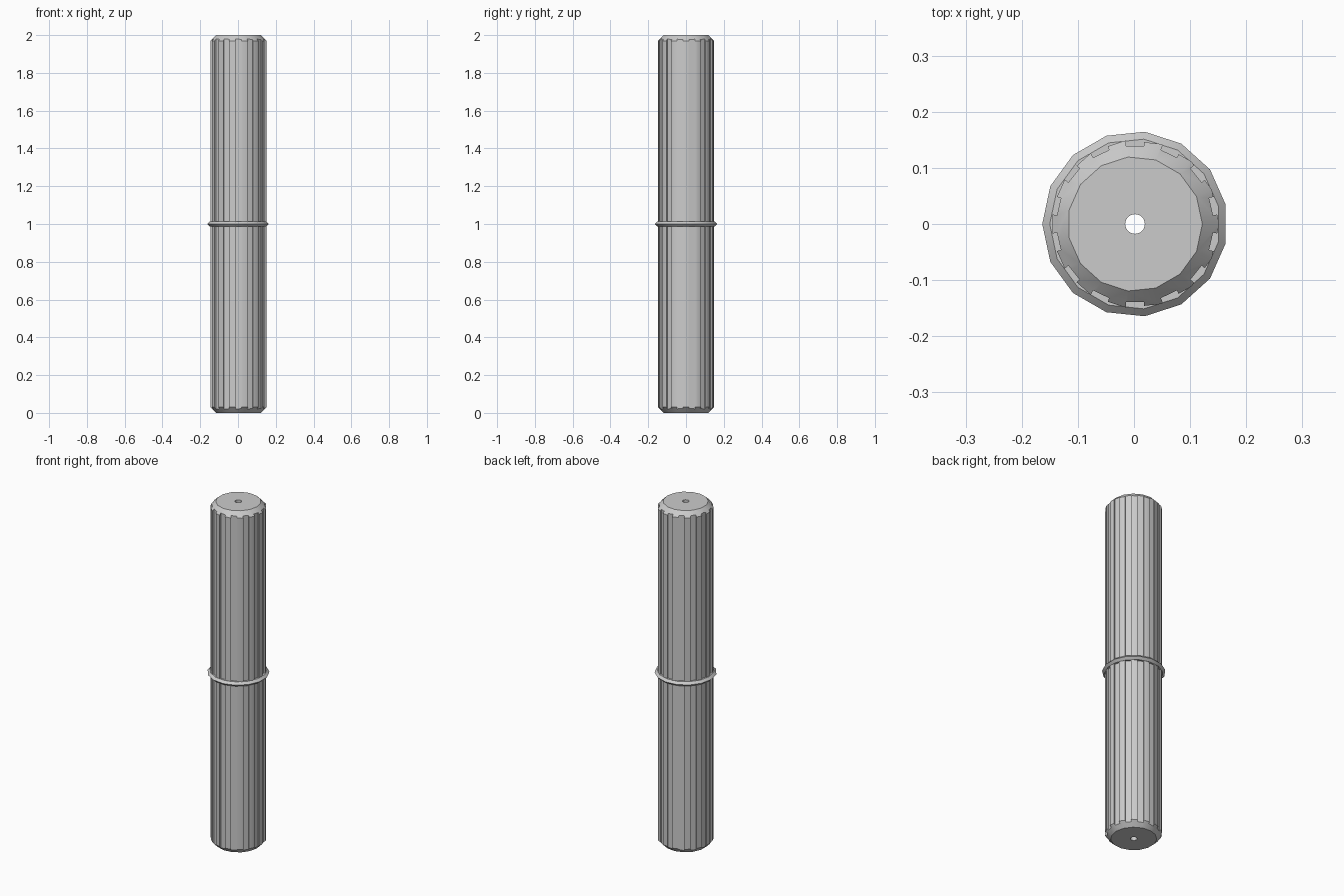
import bpy, bmesh
from math import pi, cos, sin, radians
from mathutils import Matrix

if "Cube" in bpy.data.objects:
    bpy.data.objects.remove(bpy.data.objects["Cube"])

SIDES = 15
GROOVES = 14
SHIFT = 0.0018   # centres the odd-sided ring on x

grey = bpy.data.materials.new("light_grey")
grey.use_nodes = True
grey.diffuse_color = (0.6, 0.6, 0.6, 1)
grey.node_tree.nodes["Principled BSDF"].inputs["Base Color"].default_value = (0.6, 0.6, 0.6, 1)


def add_object(name, bm):
    bmesh.ops.recalc_face_normals(bm, faces=bm.faces[:])
    mesh = bpy.data.meshes.new(name)
    bm.to_mesh(mesh)
    bm.free()
    mesh.materials.append(grey)
    obj = bpy.data.objects.new(name, mesh)
    obj.location.x = SHIFT
    bpy.context.collection.objects.link(obj)
    return obj


def lathe(name, profile, start, closed):
    """Turn (radius, z) points about z; open profiles get flat end caps."""
    bm = bmesh.new()
    rings = []
    for r, z in profile:
        angles = [start + 2 * pi * i / SIDES for i in range(SIDES)]
        rings.append([bm.verts.new((r * cos(a), r * sin(a), z)) for a in angles])
    pairs = list(zip(rings, rings[1:]))
    if closed:
        pairs.append((rings[-1], rings[0]))
    else:
        bm.faces.new(rings[0])
        bm.faces.new(rings[-1])
    for low, high in pairs:
        for i in range(SIDES):
            j = (i + 1) % SIDES
            bm.faces.new((low[i], low[j], high[j], high[i]))
    return add_object(name, bm)


def activate(obj):
    bpy.ops.object.select_all(action='DESELECT')
    obj.select_set(True)
    bpy.context.view_layer.objects.active = obj


# Rod with chamfered ends
rod = lathe("fluted_rod", [(0.12, 0), (0.15, 0.03), (0.15, 1.97), (0.12, 2)], 0, False)

# Cutter: lengthwise grooves and the central bore
bm = bmesh.new()
for i in range(GROOVES):
    turn = Matrix.Rotation(pi / 2 + 2 * pi * i / GROOVES, 4, 'Z')
    place = Matrix.Translation((0.159, 0, 1))
    size = Matrix.Diagonal((0.04, 0.032, 2.2, 1))
    bmesh.ops.create_cube(bm, size=1, matrix=turn @ place @ size)
bmesh.ops.create_cone(bm, cap_ends=True, segments=24, radius1=0.0175, radius2=0.0175,
                      depth=2.2, matrix=Matrix.Translation((0, 0, 1)))
cutter = add_object("groove_cutter", bm)
cutter.hide_render = True

cut = rod.modifiers.new("grooves", 'BOOLEAN')
cut.operation = 'DIFFERENCE'
cut.solver = 'EXACT'
cut.object = cutter
activate(rod)
bpy.ops.object.modifier_apply(modifier=cut.name)
bpy.data.objects.remove(cutter)

# Narrow ridged collar around the middle
collar = lathe("middle_collar", [(0.132, 0.987), (0.152, 0.987), (0.1653, 1.0),
                                 (0.152, 1.013), (0.132, 1.013)], pi, True)

for part in (rod, collar):
    activate(part)
    bpy.ops.object.shade_smooth_by_angle(angle=radians(30))
